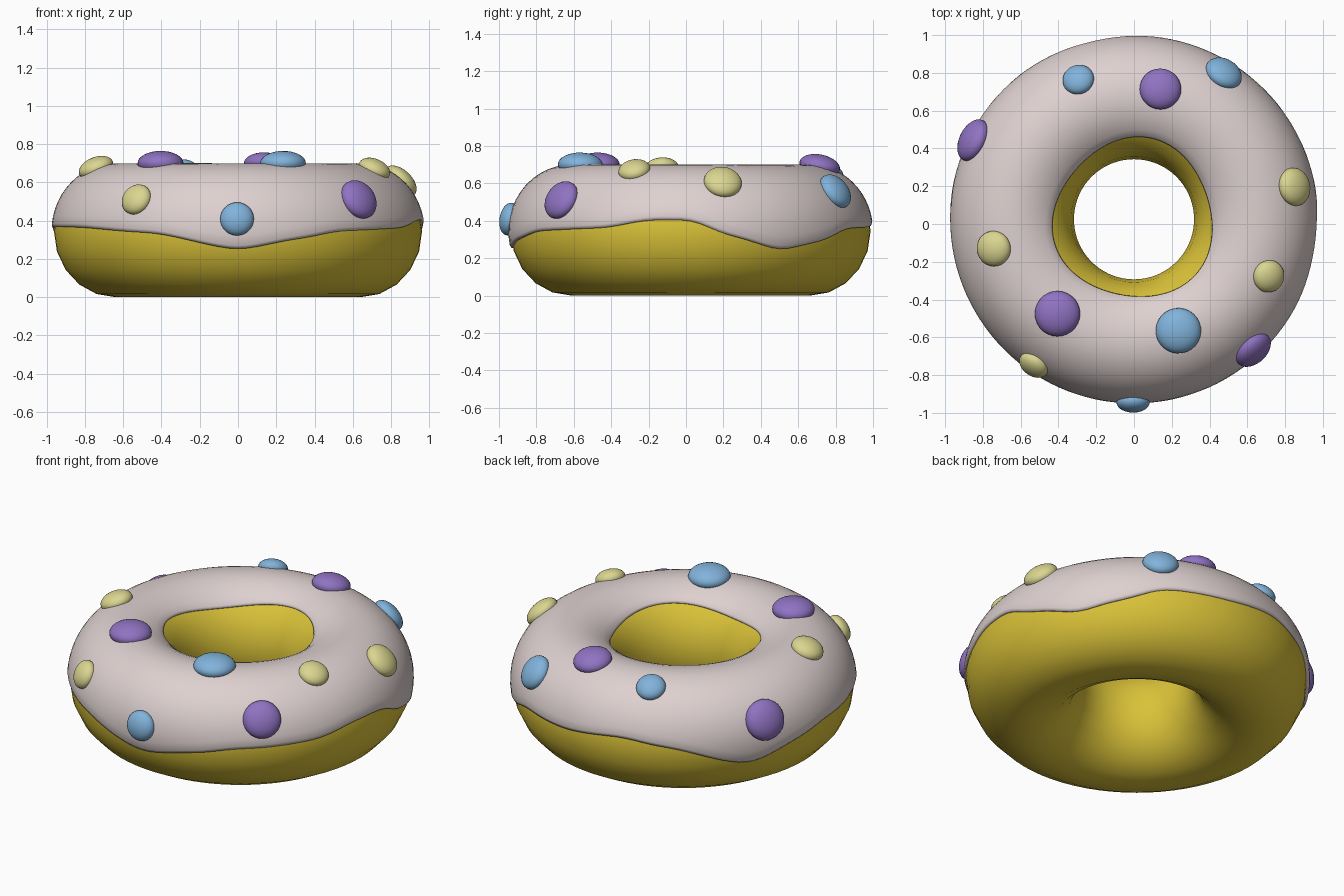
import bpy, bmesh, math
from mathutils import Vector, Matrix

if "Cube" in bpy.data.objects:
    bpy.data.objects.remove(bpy.data.objects["Cube"])

CY = 0.025            # ring centre in y
R, CZ = 0.64, 0.345   # ring radius and mid height


def material(name, col):
    m = bpy.data.materials.new(name)
    m.diffuse_color = (*col, 1)
    m.use_nodes = True
    m.node_tree.nodes["Principled BSDF"].inputs["Base Color"].default_value = m.diffuse_color
    return m


DOUGH = material("golden_dough", (0.70, 0.54, 0.04))
ICING = material("pale_pink_icing", (0.73, 0.64, 0.63))
PURPLE = material("purple", (0.28, 0.17, 0.54))
BLUE = material("sky_blue", (0.22, 0.45, 0.71))
CREAM = material("pale_yellow", (0.71, 0.67, 0.28))


def ring_point(az, phi, a, b):
    r = R + a * math.cos(phi)
    return Vector((r * math.cos(az), CY + r * math.sin(az), CZ + b * math.sin(phi)))


def finish(bm, name, mat):
    bmesh.ops.recalc_face_normals(bm, faces=bm.faces)
    me = bpy.data.meshes.new(name)
    bm.to_mesh(me)
    bm.free()
    for p in me.polygons:
        p.use_smooth = True
    me.materials.append(mat)
    ob = bpy.data.objects.new(name, me)
    bpy.context.collection.objects.link(ob)
    return ob


def swept_ring(name, mat, section, n):
    """Join closed cross-sections around the full circle."""
    bm = bmesh.new()
    rows = [[bm.verts.new(p) for p in section(2 * math.pi * i / n)] for i in range(n)]
    for i in range(n):
        a, b = rows[i], rows[(i + 1) % n]
        for j in range(len(a)):
            k = (j + 1) % len(a)
            bm.faces.new((a[j], b[j], b[k], a[k]))
    return finish(bm, name, mat)


# Dough ring
swept_ring("dough", DOUGH,
           lambda az: [ring_point(az, 2 * math.pi * j / 20, 0.322, 0.345) for j in range(20)], 72)

# Wavy lower edge of the icing: (azimuth in degrees, height)
EDGE = [(-180, .37), (-150, .37), (-118, .34), (-90, .25), (-70, .31), (-57, .35), (-29, .365),
        (-13, .41), (0, .41), (12, .325), (30, .245), (45, .29), (60, .365), (80, .37),
        (104, .41), (120, .375), (148, .24), (167, .325), (180, .37)]


def edge_height(deg):
    deg = (deg + 180) % 360 - 180
    for (a0, z0), (a1, z1) in zip(EDGE, EDGE[1:]):
        if a0 <= deg <= a1:
            t = (deg - a0) / (a1 - a0)
            return z0 + (z1 - z0) * t * t * (3 - 2 * t) * 0.5 + (z1 - z0) * t * 0.5


def smooth_edge(deg):
    return sum(edge_height(deg + d) for d in (-4, -2, 0, 2, 4)) / 5


def icing_section(az):
    z = smooth_edge(math.degrees(az))
    lo = math.asin((z - CZ) / 0.355)
    hi = math.radians(132) + 0.07 * math.sin(3 * az + 0.6)
    n = 18
    pts = [ring_point(az, lo - 0.01, 0.316, 0.339), ring_point(az, lo - 0.01, 0.328, 0.350)]
    pts += [ring_point(az, lo + 0.04 + (hi - lo - 0.08) * j / n, 0.335, 0.355) for j in range(n + 1)]
    pts += [ring_point(az, hi, 0.328, 0.350), ring_point(az, hi, 0.316, 0.339)]
    # underside, hidden inside the dough
    pts += [ring_point(az, hi + (lo - hi) * j / 6, 0.30, 0.32) for j in range(1, 6)]
    return pts


swept_ring("icing", ICING, icing_section, 120)

# Candy drops: x, y, z on the icing, radius, colour
DROPS = [(-.295, .765, .66, .084, BLUE), (.14, .715, .695, .11, PURPLE),
         (.47, .79, .55, .102, BLUE), (-.865, .45, .49, .118, PURPLE),
         (.84, .195, .595, .102, CREAM), (-.74, -.13, .67, .094, CREAM),
         (.71, -.275, .66, .086, CREAM), (-.405, -.475, .70, .12, PURPLE),
         (.235, -.565, .70, .12, BLUE), (-.53, -.745, .51, .084, CREAM),
         (.63, -.665, .51, .108, PURPLE), (-.005, -.95, .41, .088, BLUE)]

for i, (x, y, z, rad, mat) in enumerate(DROPS):
    az = math.atan2(y - CY, x)
    r = math.hypot(x, y - CY)
    phi = math.atan2((z - CZ) / 0.355, (r - R) / 0.335)
    nrm = Vector((math.cos(phi) / 0.335 * math.cos(az), math.cos(phi) / 0.335 * math.sin(az),
                  math.sin(phi) / 0.355)).normalized()
    pos = ring_point(az, phi, 0.335, 0.355)
    bm = bmesh.new()
    bmesh.ops.create_uvsphere(bm, u_segments=28, v_segments=16, radius=1)
    mtx = (Matrix.Translation(pos) @ nrm.to_track_quat('Z', 'Y').to_matrix().to_4x4()
           @ Matrix.Diagonal((rad, rad, 0.02 + rad * 0.37, 1)))
    bmesh.ops.transform(bm, matrix=mtx, verts=bm.verts)
    finish(bm, f"candy_drop_{i + 1}", mat)
